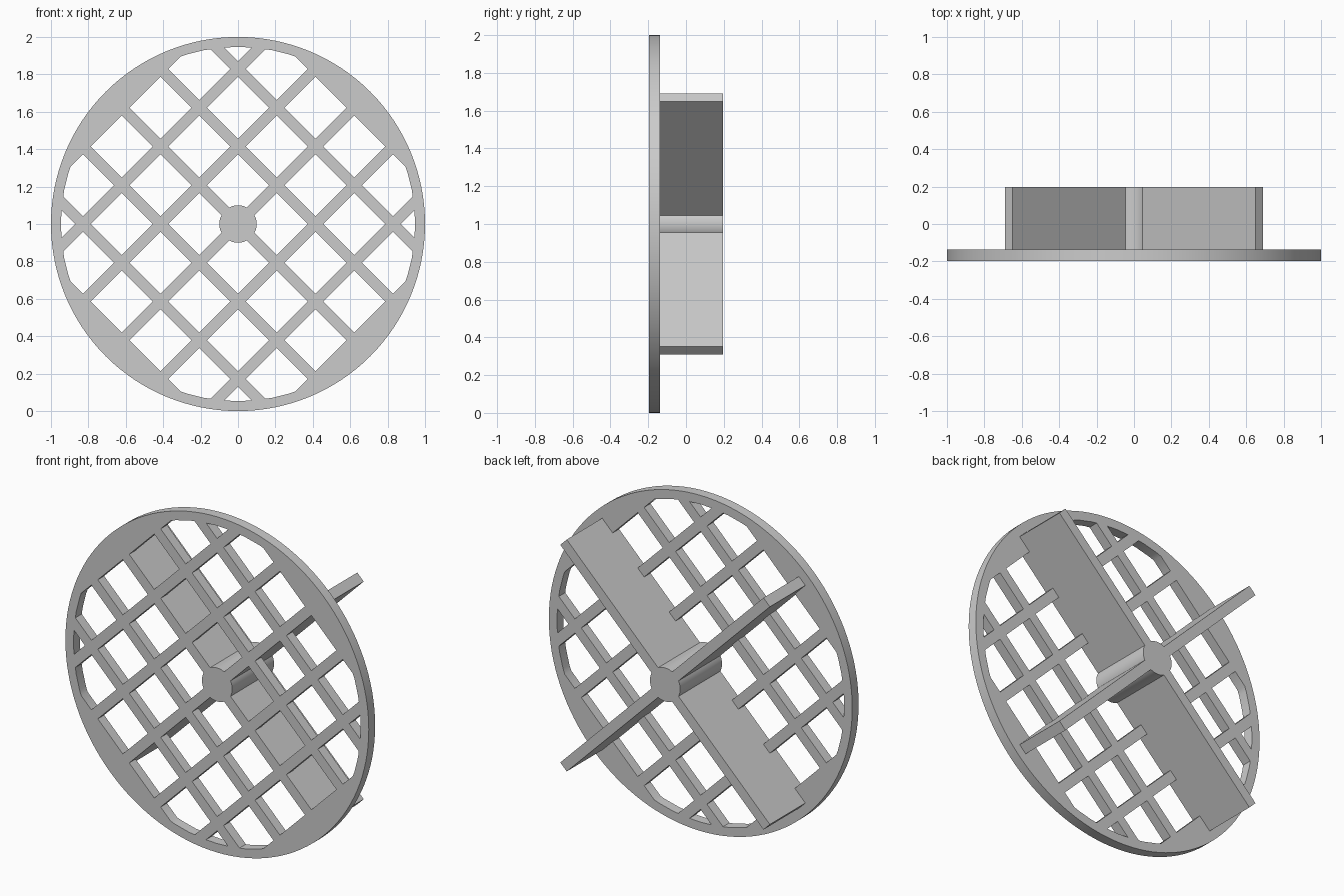
import bpy
import math

if "Cube" in bpy.data.objects:
    bpy.data.objects.remove(bpy.data.objects["Cube"])

Y0, Y1, Y2 = -0.197, -0.137, 0.197   # plate front, plate back, fin back
PITCH, HALF = 0.293, 0.03            # lattice spacing, half bar width
INNER, HUB = 0.947, 0.1


def cylinder(name, r, ya, yb, n=96):
    bpy.ops.mesh.primitive_cylinder_add(vertices=n, radius=r, depth=yb - ya,
                                        location=(0, (ya + yb) / 2, 1),
                                        rotation=(math.pi / 2, 0, 0))
    bpy.context.object.name = name
    return bpy.context.object


def box(name, u, v, su, sv, ya, yb):
    """Box placed in the disc plane on axes turned 45 degrees."""
    s = math.sqrt(0.5)
    bpy.ops.mesh.primitive_cube_add(size=1,
                                    location=((u - v) * s, (ya + yb) / 2, 1 + (u + v) * s),
                                    rotation=(0, -math.pi / 4, 0))
    ob = bpy.context.object
    ob.name = name
    ob.scale = (su, yb - ya, sv)
    bpy.ops.object.transform_apply(location=False, rotation=False, scale=True)
    return ob


def boolean(ob, tool, op):
    bpy.ops.object.select_all(action='DESELECT')
    bpy.context.view_layer.objects.active = ob
    ob.select_set(True)
    m = ob.modifiers.new("bool", 'BOOLEAN')
    m.operation, m.object, m.solver = op, tool, 'EXACT'
    bpy.ops.object.modifier_apply(modifier=m.name)
    bpy.data.objects.remove(tool, do_unlink=True)


def smooth(ob):
    bpy.ops.object.select_all(action='DESELECT')
    bpy.context.view_layer.objects.active = ob
    ob.select_set(True)
    bpy.ops.object.shade_smooth_by_angle(angle=math.radians(30))


# Window cutters: square cells kept inside the rim and outside the hub
cells = []
side = PITCH - 2 * HALF
for i in range(-3, 3):
    for j in range(-3, 3):
        u, v = (i + 0.5) * PITCH, (j + 0.5) * PITCH
        if math.hypot(abs(u) - side / 2, abs(v) - side / 2) < INNER:
            cells.append(box("cell", u, v, side, side, Y0 - 0.05, Y1 + 0.05))
bpy.ops.object.select_all(action='DESELECT')
for c in cells:
    c.select_set(True)
bpy.context.view_layer.objects.active = cells[0]
bpy.ops.object.join()
windows = cells[0]
windows.hide_render = True
boolean(windows, cylinder("rim_limit", INNER, Y0 - 0.1, Y1 + 0.1, 64), 'INTERSECT')
boolean(windows, cylinder("hub_limit", HUB, Y0 - 0.1, Y1 + 0.1, 48), 'DIFFERENCE')

# Lattice disc
plate = cylinder("lattice_disc", 1.0, Y0, Y1, 128)
boolean(plate, windows, 'DIFFERENCE')
smooth(plate)

# Hub with two crossing fins behind the disc
hub = cylinder("hub_with_fins", HUB, Y1, Y2, 48)
for d in (-1, 1):
    length = INNER - 0.05
    mid = d * (0.05 + length / 2)
    boolean(hub, box("fin", mid, 0, length, 2 * HALF, Y1, Y2), 'UNION')
    boolean(hub, box("fin", 0, mid, 2 * HALF, length, Y1, Y2), 'UNION')
smooth(hub)
